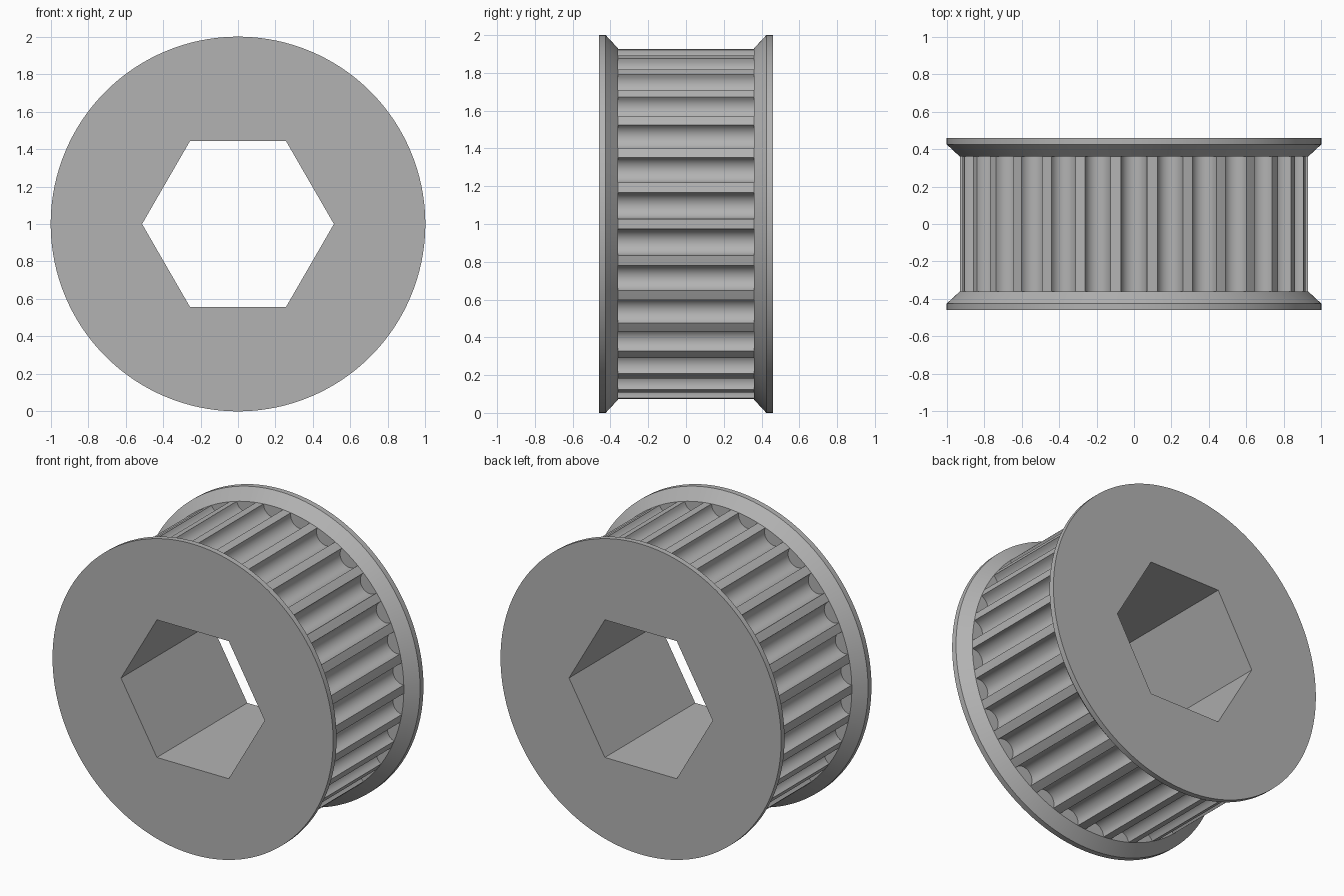
import bpy, bmesh
from math import sin, cos, pi, tau
from mathutils import Vector

cube = bpy.data.objects.get("Cube")
if cube:
    bpy.data.objects.remove(cube)

TEETH, STEPS = 30, 12          # grooves, segments per groove arc
R_FLANGE, R_TOOTH = 1.0, 0.93
GROOVE_R = 0.07                # half width of a groove
Y_END, Y_RIM, Y_TOOTH = 0.46, 0.425, 0.36
PITCH = tau / TEETH
HALF = GROOVE_R / R_TOOTH      # half groove angle
R_HEX = 0.512


def polar(r, a, y):
    return Vector((r * cos(a), y, 1 + r * sin(a)))


def circle(r, y):
    """Round section with points matching the toothed section."""
    pts = []
    for i in range(TEETH):
        mid = (i + 0.5) * PITCH
        pts += [polar(r, mid - HALF + 2 * HALF * k / STEPS, y) for k in range(STEPS + 1)]
        pts += [polar(r, mid + PITCH / 2, y)]
    return pts


def toothed(y):
    """Section with round grooves between narrow lands."""
    pts = []
    for i in range(TEETH):
        mid = (i + 0.5) * PITCH
        out, side = polar(1, mid, 1) - Vector((0, 1, 1)), polar(1, mid + pi / 2, 1) - Vector((0, 1, 1))
        centre = Vector((0, y, 1)) + out * R_TOOTH * cos(HALF)
        w = R_TOOTH * sin(HALF)
        for k in range(STEPS + 1):
            t = pi * k / STEPS
            pts.append(centre - side * w * cos(t) - out * GROOVE_R * sin(t))
        pts.append(polar(R_TOOTH, mid + PITCH / 2, y))
    return pts


def bridge(bm, a, b):
    n = len(a)
    for i in range(n):
        j = (i + 1) % n
        bm.faces.new((a[i], a[j], b[j], b[i]))


bm = bmesh.new()

# Outer skin: front flange, toothed band, rear flange
sections = [circle(R_FLANGE, -Y_END), circle(R_FLANGE, -Y_RIM), circle(R_TOOTH, -Y_TOOTH),
            toothed(-Y_TOOTH), toothed(Y_TOOTH),
            circle(R_TOOTH, Y_TOOTH), circle(R_FLANGE, Y_RIM), circle(R_FLANGE, Y_END)]
loops = [[bm.verts.new(p) for p in s] for s in sections]
for a, b in zip(loops, loops[1:]):
    bridge(bm, a, b)

# Hexagonal bore
bore = [[bm.verts.new(polar(R_HEX, k * pi / 3, y)) for k in range(6)] for y in (-Y_END, Y_END)]
bridge(bm, bore[0], bore[1])

# Flat end faces around the bore
for outer, inner in ((loops[0], bore[0]), (loops[-1], bore[1])):
    edges = [bm.edges.get((l[i], l[i - 1])) for l in (outer, inner) for i in range(len(l))]
    bmesh.ops.triangle_fill(bm, edges=edges, use_beauty=True)

bmesh.ops.remove_doubles(bm, verts=bm.verts, dist=0.0001)
bmesh.ops.recalc_face_normals(bm, faces=bm.faces)

mesh = bpy.data.meshes.new("toothed_pulley")
bm.to_mesh(mesh)
bm.free()
pulley = bpy.data.objects.new("toothed_pulley", mesh)
bpy.context.collection.objects.link(pulley)

# Plain grey metal
grey = bpy.data.materials.new("mid_grey")
grey.use_nodes = True
colour = (0.45, 0.45, 0.45, 1)
grey.diffuse_color = colour
grey.node_tree.nodes["Principled BSDF"].inputs["Base Color"].default_value = colour
mesh.materials.append(grey)

bpy.context.view_layer.objects.active = pulley
pulley.select_set(True)
bpy.ops.object.shade_smooth_by_angle(angle=pi / 6)
